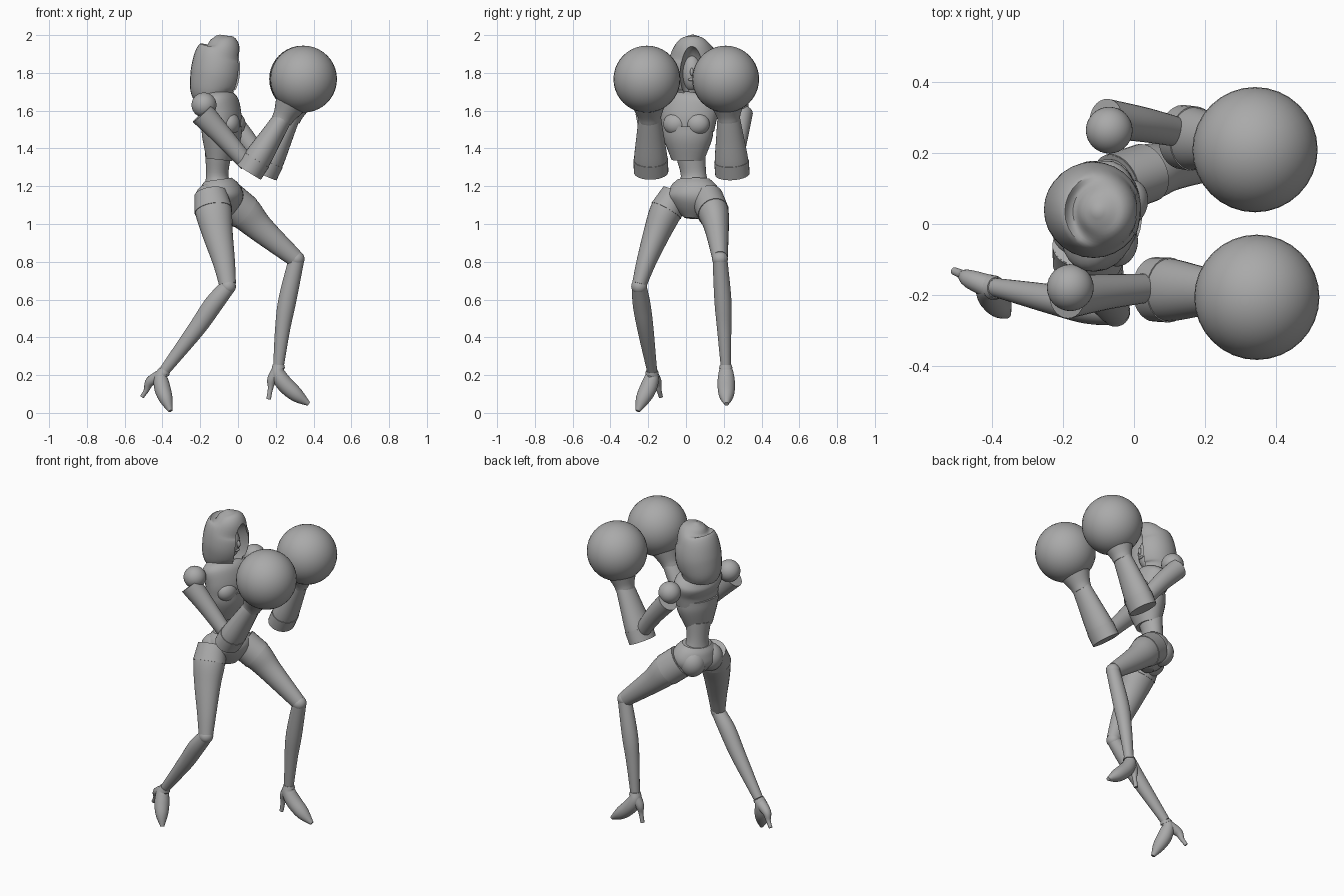
import bpy, bmesh, math
from mathutils import Vector, Matrix

cube = bpy.data.objects.get("Cube")
if cube:
    bpy.data.objects.remove(cube, do_unlink=True)

GREY = (0.4, 0.4, 0.4, 1)
grey = bpy.data.materials.new("plain_grey")
grey.use_nodes = True
grey.diffuse_color = GREY
grey.node_tree.nodes["Principled BSDF"].inputs["Base Color"].default_value = GREY


def smooth(obj):
    bpy.ops.object.select_all(action='DESELECT')
    obj.select_set(True)
    bpy.context.view_layer.objects.active = obj
    bpy.ops.object.shade_smooth_by_angle(angle=math.radians(40))


def finish(name, bm):
    bmesh.ops.recalc_face_normals(bm, faces=bm.faces)
    mesh = bpy.data.meshes.new(name)
    bm.to_mesh(mesh)
    bm.free()
    mesh.materials.append(grey)
    obj = bpy.data.objects.new(name, mesh)
    bpy.context.collection.objects.link(obj)
    smooth(obj)
    return obj


def ball(name, centre, radii, yaw=0):
    bm = bmesh.new()
    bmesh.ops.create_uvsphere(bm, u_segments=32, v_segments=20, radius=1)
    bm.transform(Matrix.Translation(centre) @ Matrix.Rotation(math.radians(yaw), 4, 'Z')
                 @ Matrix.Diagonal((*radii, 1)))
    return finish(name, bm)


def spline(stations, steps=5):
    """Smooth interpolation through the stations, position and radius together."""
    pts = [Vector(s) for s in stations]
    pts = [pts[0] * 2 - pts[1]] + pts + [pts[-1] * 2 - pts[-2]]
    rows = []
    for a, b, c, d in zip(pts, pts[1:], pts[2:], pts[3:]):
        for k in range(steps):
            t = k / steps
            rows.append(b + ((c - a) * t + (a * 2 - b * 5 + c * 4 - d) * t * t
                             + (b * 3 - a - c * 3 + d) * t * t * t) / 2)
    return rows + [pts[-2]]


def loft(name, stations, flat=1.0, yaw=0, grow=1.0, sides=28):
    """Oval tube; each station is x, y, z, half width; flat is depth over width."""
    rows = spline(stations)
    centres = [Vector(row[:3]) for row in rows]
    reference = Matrix.Rotation(math.radians(yaw), 3, 'Z') @ Vector((0, 1, 0))
    bm = bmesh.new()
    rings = []
    for i, row in enumerate(rows):
        along = (centres[min(i + 1, len(rows) - 1)] - centres[max(i - 1, 0)]).normalized()
        side = (reference - along * reference.dot(along)).normalized()
        depth = side.cross(along) * flat
        angles = [math.tau * k / sides for k in range(sides)]
        rings.append([bm.verts.new(centres[i] + (side * math.cos(a) + depth * math.sin(a))
                                   * row[3] * grow) for a in angles])
    for low, high in zip(rings, rings[1:]):
        for k in range(sides):
            n = (k + 1) % sides
            bm.faces.new((low[k], low[n], high[n], high[k]))
    bm.faces.new(rings[0])
    bm.faces.new(rings[-1])
    return finish(name, bm)


# Hood with a hollow front, and the face inside it
hood = loft("hood", [(-.125, .04, 1.665, .105), (-.13, .04, 1.72, .125),
                     (-.115, .04, 1.8, .136), (-.107, .038, 1.88, .126),
                     (-.09, .035, 1.94, .1), (-.1, .035, 1.98, .056),
                     (-.105, .035, 2, .01)])
cutter = ball("hood_opening_cutter", (.035, .03, 1.785), (.125, .064, .16))
cutter.hide_render = True
opening = hood.modifiers.new("opening", 'BOOLEAN')
opening.operation, opening.solver, opening.object = 'DIFFERENCE', 'EXACT', cutter
bpy.context.view_layer.objects.active = hood
bpy.ops.object.modifier_apply(modifier=opening.name)
bpy.data.objects.remove(cutter, do_unlink=True)
smooth(hood)
ball("face", (-.09, .032, 1.8), (.07, .058, .1))
ball("nose", (-.02, .031, 1.805), (.015, .009, .022))
ball("lips", (-.026, .031, 1.765), (.01, .02, .008))
loft("neck", [(-.12, .035, 1.63, .055), (-.1, .035, 1.76, .04)])

# Torso in stepped shells: chest, ribs, waist, pelvis
TWIST = -14
HIP_TWIST = -20
loft("chest", [(-.085, .01, 1.5, .142), (-.085, .015, 1.57, .152),
               (-.105, .025, 1.64, .158), (-.118, .032, 1.68, .115),
               (-.12, .035, 1.7, .06)], flat=.66, yaw=TWIST)
loft("ribs", [(-.1, .01, 1.34, .088), (-.088, .01, 1.45, .13),
              (-.085, .01, 1.52, .138)], flat=.77, yaw=TWIST)
for name, y in (("right_bust", -.055), ("left_bust", .06)):
    ball(name, (y / 4 - .028, y, 1.53), (.052, .066, .06), TWIST)
loft("waist", [(-.105, .04, 1.19, .09), (-.11, .04, 1.26, .068),
               (-.105, .025, 1.37, .08)], flat=.86, yaw=TWIST)
loft("pelvis", [(-.105, .04, 1.235, .09), (-.1, .04, 1.2, .125), (-.09, .04, 1.14, .146),
                (-.085, .035, 1.08, .105), (-.08, .03, 1.03, .04)], flat=.79, yaw=HIP_TWIST)
for name, x, y in (("right_buttock", -.15, -.025), ("left_buttock", -.115, .1)):
    ball(name, (x, y, 1.13), (.08, .078, .085), HIP_TWIST)


def arm(side, joint, sleeve, elbow, wrist, glove):
    """Shoulder joint, sleeve, gauntlet, wrist collar and round glove."""
    elbow, wrist, glove = Vector(elbow), Vector(wrist), Vector(glove)

    def between(start, end, *pairs):
        return [(*start.lerp(end, t), radius) for t, radius in pairs]

    ball(side + "_shoulder", joint, [.066] * 3)
    loft(side + "_upper_arm", sleeve, flat=1.08)
    loft(side + "_gauntlet", between(elbow, wrist, (0, .088), (.25, .088), (.65, .073),
                                     (1, .06)), flat=.82)
    loft(side + "_cuff", between(elbow, wrist, (-.04, .091), (.2, .092)), flat=.82)
    loft(side + "_wrist_collar", between(wrist, glove, (-.06, .058), (.1, .066), (.4, .094)),
         flat=.93)
    ball(side + "_glove", glove, [.177] * 3)


arm("right", joint=(-.18, -.18, 1.63),
    sleeve=[(-.19, -.205, 1.585, .062), (-.08, -.192, 1.465, .05), (.05, -.18, 1.32, .04)],
    elbow=(.065, -.185, 1.285), wrist=(.237, -.192, 1.56), glove=(.347, -.207, 1.767))
arm("left", joint=(-.07, .265, 1.63),
    sleeve=[(-.08, .298, 1.59, .056), (.03, .28, 1.465, .049), (.145, .255, 1.31, .04)],
    elbow=(.142, .245, 1.275), wrist=(.277, .226, 1.56), glove=(.342, .21, 1.767))


def leg(side, thigh, shin, foot, heel):
    """Hip cover, thigh, knee, shin, ankle band, and a foot on a thin heel."""
    loft(side + "_thigh", thigh, flat=1.14)
    loft(side + "_hip_cover", thigh[:2], flat=1.14, grow=1.04)
    ball(side + "_knee", shin[0][:3], [.042] * 3)
    loft(side + "_shin", shin, flat=1.06)
    ankle, sole = Vector(shin[-1]), Vector(foot[0])
    loft(side + "_ankle_band", [ankle, ankle.lerp(sole, .4)], grow=1.12)
    loft(side + "_foot", [ankle] + foot, flat=.95)
    loft(side + "_heel", [ankle.lerp(sole, .7)] + heel, sides=16)


leg("right",
    thigh=[(-.145, -.055, 1.16, .073), (-.13, -.105, 1.07, .085), (-.108, -.155, .95, .071),
           (-.075, -.21, .8, .052), (-.055, -.247, .68, .039)],
    shin=[(-.053, -.248, .67, .039), (-.13, -.235, .575, .047), (-.22, -.215, .445, .043),
          (-.388, -.18, .225, .027)],
    foot=[(-.408, -.18, .19, .038), (-.4, -.2, .13, .045), (-.38, -.23, .07, .037),
          (-.358, -.256, .01, .012)],
    heel=[(-.465, -.155, .165, .026), (-.485, -.143, .12, .014), (-.508, -.133, .085, .011)])
leg("left",
    thigh=[(-.05, .115, 1.13, .082), (.035, .145, 1.06, .081), (.12, .163, .975, .064),
           (.3, .18, .82, .041)],
    shin=[(.31, .18, .815, .039), (.262, .195, .6, .045), (.237, .202, .45, .038),
          (.215, .21, .255, .027)],
    foot=[(.212, .212, .21, .04), (.245, .213, .155, .046), (.31, .214, .095, .04),
          (.375, .214, .047, .012)],
    heel=[(.18, .212, .175, .026), (.172, .211, .13, .014), (.162, .21, .072, .012)])
